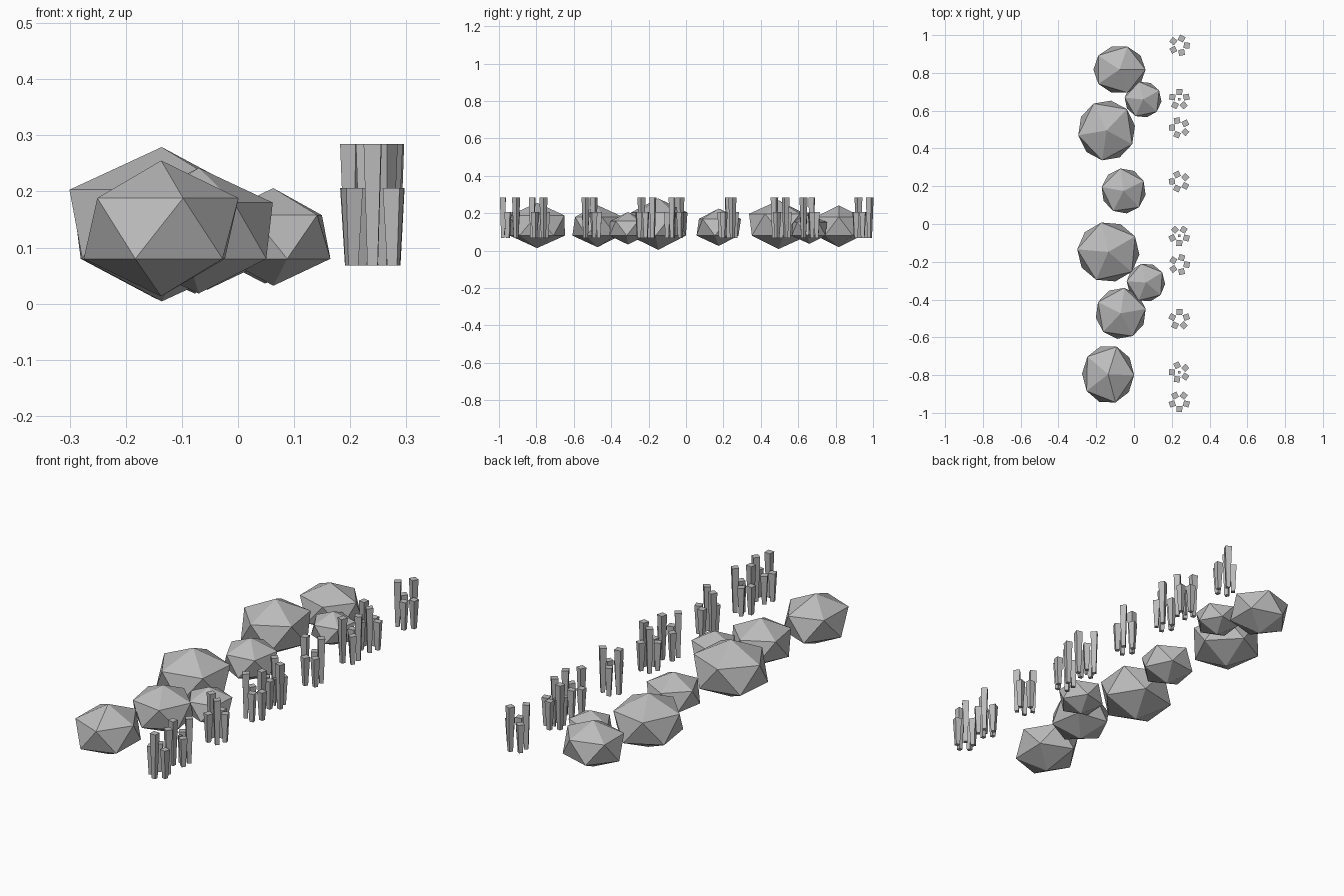
import bpy
import math
import random

if "Cube" in bpy.data.objects:
    bpy.data.objects.remove(bpy.data.objects["Cube"])

random.seed(4)

grey = bpy.data.materials.new("stone_grey")
grey.diffuse_color = (0.5, 0.5, 0.5, 1)
grey.use_nodes = True
grey.node_tree.nodes["Principled BSDF"].inputs["Base Color"].default_value = grey.diffuse_color


def finish(name):
    ob = bpy.context.object
    ob.name = name
    ob.data.materials.append(grey)
    return ob


# Boulders: x, y, ring radius x, ring radius y, vertical radius, turn in degrees
BOULDERS = [
    (-0.077, 0.817, 0.138, 0.128, 0.112, 0),
    (0.048, 0.659, 0.098, 0.096, 0.080, 30),
    (-0.145, 0.495, 0.152, 0.160, 0.130, 45),
    (-0.055, 0.175, 0.118, 0.120, 0.100, 26),
    (-0.136, -0.148, 0.165, 0.160, 0.1376, 31),
    (0.063, -0.310, 0.102, 0.102, 0.087, 32),
    (-0.070, -0.473, 0.134, 0.136, 0.112, 10),
    (-0.137, -0.796, 0.138, 0.155, 0.121, -1.5),
]
RING = 0.8944   # ring radius of a unit icosahedron
LOW = 0.08      # height shared by all lower rings


def boulder(x, y, rx, ry, rz, turn):
    bpy.ops.mesh.primitive_ico_sphere_add(subdivisions=1, radius=1)
    ob = finish("boulder")
    t = math.radians(turn)
    c, s = math.cos(t), math.sin(t)
    for v in ob.data.vertices:
        px, py, pz = v.co
        v.co = ((px * c - py * s) * rx / RING,
                (px * s + py * c) * ry / RING, pz * rz)
    ob.location = (x, y, LOW + 0.4472 * rz)


for b in BOULDERS:
    boulder(*b)

# Post clusters: y, start angle, whether a thin rod stands in the middle
CLUSTERS = [
    (0.945, 0, False), (0.660, 90, True), (0.510, 180, False),
    (0.225, -36, False), (-0.062, -90, True), (-0.215, 0, False),
    (-0.505, 90, False), (-0.785, 180, True), (-0.940, 198, False),
]
CX, BASE, SPREAD = 0.24, 0.068, 0.039


def post(name, x, y, r_low, r_high, top, turn):
    h = top - BASE
    bpy.ops.mesh.primitive_cone_add(
        vertices=4, radius1=r_low, radius2=r_high, depth=h,
        location=(x, y, BASE + h / 2), rotation=(0, 0, turn))
    finish(name)


for cy, start, has_rod in CLUSTERS:
    for i in range(5):
        a = math.radians(start + 72 * i)
        top = 0.285 if i % 2 else 0.206
        post("tall_post" if i % 2 else "short_post",
             CX + SPREAD * math.cos(a), cy + SPREAD * math.sin(a),
             0.013, 0.022, top, a + math.pi / 4 + random.uniform(-0.2, 0.2))
    if has_rod:
        post("thin_rod", CX, cy, 0.006, 0.010, 0.2, math.pi / 4)
